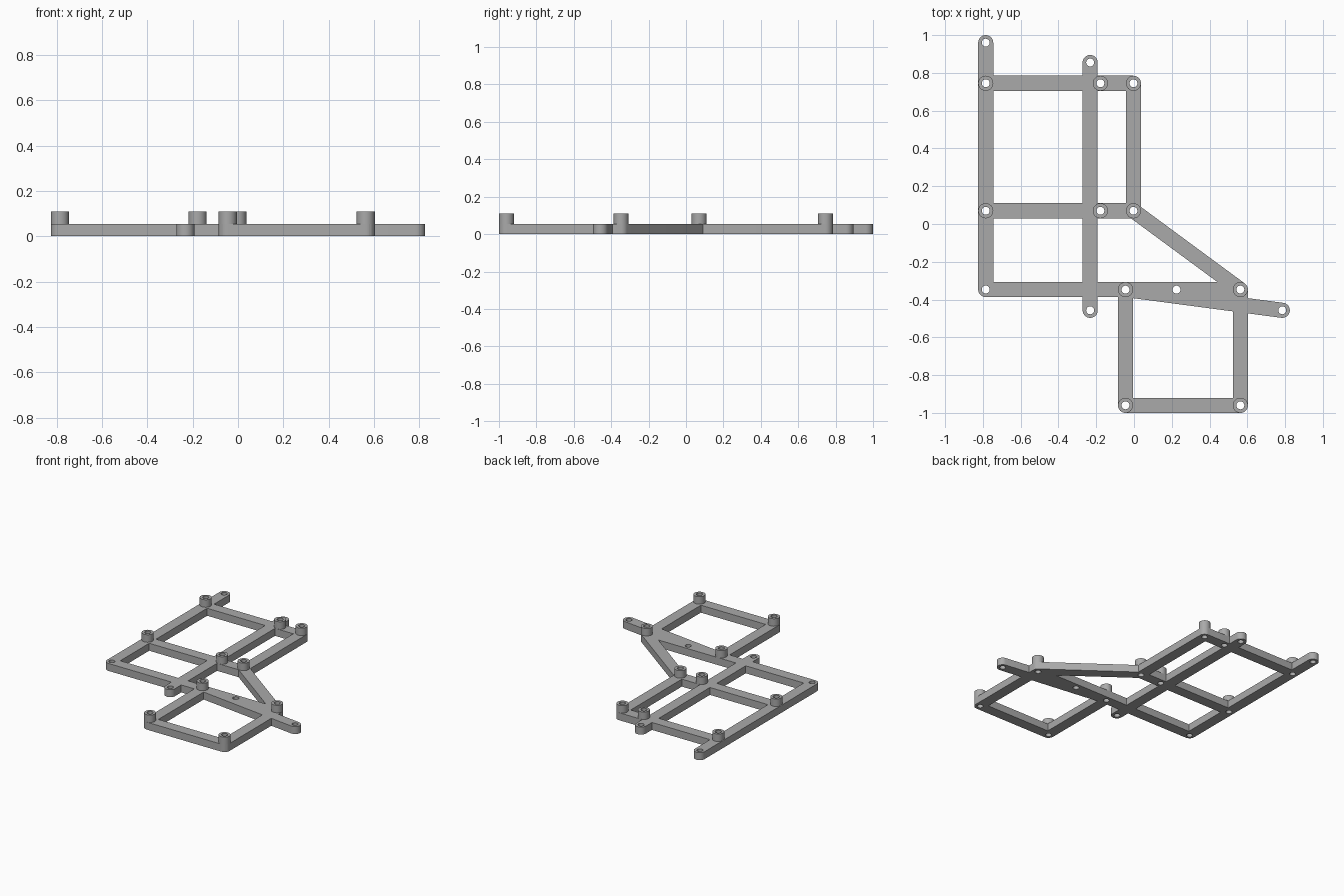
import bpy, bmesh, math
from mathutils import Vector

if "Cube" in bpy.data.objects:
    bpy.data.objects.remove(bpy.data.objects["Cube"])

HALF, HOLE = 0.04, 0.021     # beam half width, pin hole radius
DECK, TOP = 0.055, 0.11      # plate thickness, boss top
SEG = 32

grey = bpy.data.materials.new("plain grey")
grey.use_nodes = True
grey.diffuse_color = (0.4, 0.4, 0.4, 1)
grey.node_tree.nodes["Principled BSDF"].inputs["Base Color"].default_value = (0.4, 0.4, 0.4, 1)


def finish(name, bm):
    bmesh.ops.recalc_face_normals(bm, faces=bm.faces)
    mesh = bpy.data.meshes.new(name)
    bm.to_mesh(mesh)
    bm.free()
    mesh.materials.append(grey)
    obj = bpy.data.objects.new(name, mesh)
    bpy.context.scene.collection.objects.link(obj)
    return obj


def prism(name, outline, z0, z1):
    bm = bmesh.new()
    face = bm.faces.new([bm.verts.new((x, y, z0)) for x, y in outline])
    ext = bmesh.ops.extrude_face_region(bm, geom=[face])
    verts = [g for g in ext["geom"] if isinstance(g, bmesh.types.BMVert)]
    bmesh.ops.translate(bm, verts=verts, vec=(0, 0, z1 - z0))
    return finish(name, bm)


def circle(c, r):
    return [(c[0] + r * math.cos(math.tau * i / SEG), c[1] + r * math.sin(math.tau * i / SEG))
            for i in range(SEG)]


def beam(name, a, b):
    """Flat bar with round ends centred on a and b."""
    d = Vector(b) - Vector(a)
    base = math.atan2(d.y, d.x)
    pts = []
    for c, start in ((b, base - math.pi / 2), (a, base + math.pi / 2)):
        for i in range(SEG // 2 + 1):
            t = start + math.pi * i / (SEG // 2)
            pts.append((c[0] + HALF * math.cos(t), c[1] + HALF * math.sin(t)))
    return prism(name, pts, 0, DECK)


def boss(name, c):
    """Open-bottomed tube standing on the plate."""
    bm = bmesh.new()
    rings = [[bm.verts.new((x, y, z)) for x, y in circle(c, r)]
             for r, z in ((HALF, DECK), (HALF, TOP), (HOLE, TOP), (HOLE, DECK))]
    for lo, hi in zip(rings, rings[1:]):
        for i in range(SEG):
            j = (i + 1) % SEG
            bm.faces.new((lo[i], lo[j], hi[j], hi[i]))
    return finish(name, bm)


# Pin positions
XL, XM, XI, XC = -0.785, -0.232, -0.178, -0.003
XA, XB = -0.045, 0.563
YT, YU, YD, YF = 0.745, 0.07, -0.347, -0.96
left_tip, mid_back, mid_front = (XL, 0.96), (XM, 0.855), (XM, -0.457)
side_tip, mid_pin = (0.785, -0.457), (0.225, YD)

# Beams
bars = {
    "left_rail": (left_tip, (XL, YD)),
    "middle_rail": (mid_back, mid_front),
    "back_bar": ((XL, YT), (XC, YT)),
    "centre_bar": ((XL, YU), (XC, YU)),
    "long_bar": ((XL, YD), (XB, YD)),
    "short_rail": ((XC, YT), (XC, YU)),
    "diagonal_brace": ((XC, YU), (XB, YD)),
    "slanted_arm": ((XA, YD), side_tip),
    "front_left_leg": ((XB, YD), (XB, YF)),
    "front_right_leg": ((XA, YD), (XA, YF)),
    "front_bar": ((XA, YF), (XB, YF)),
}
parts = [beam(n, a, b) for n, (a, b) in bars.items()]

# Raised bosses
boss_pins = [(x, y) for y in (YT, YU) for x in (XL, XI, XC)]
boss_pins += [(x, y) for y in (YD, YF) for x in (XA, XB)]
bosses = [boss(f"boss_{i + 1}", p) for i, p in enumerate(boss_pins)]

# Pin holes through the plate
pins = boss_pins + [left_tip, mid_back, mid_front, side_tip, mid_pin, (XL, YD)]
drills = [prism("hole_cutter", circle(p, HOLE), -0.1, 0.2) for p in pins]

# Join the beams into one plate, then drill it
frame = parts[0]
frame.name = "frame_plate"
bpy.context.view_layer.objects.active = frame
for op, tools in (("UNION", parts[1:]), ("DIFFERENCE", drills)):
    for tool in tools:
        tool.hide_render = True
        mod = frame.modifiers.new("join", "BOOLEAN")
        mod.operation, mod.solver, mod.object = op, "EXACT", tool
        bpy.ops.object.modifier_apply(modifier=mod.name)
        bpy.data.objects.remove(tool)

# Smooth round walls, sharp rims
bpy.ops.object.select_all(action="DESELECT")
for obj in [frame] + bosses:
    obj.select_set(True)
bpy.ops.object.shade_smooth_by_angle(angle=math.radians(30))
